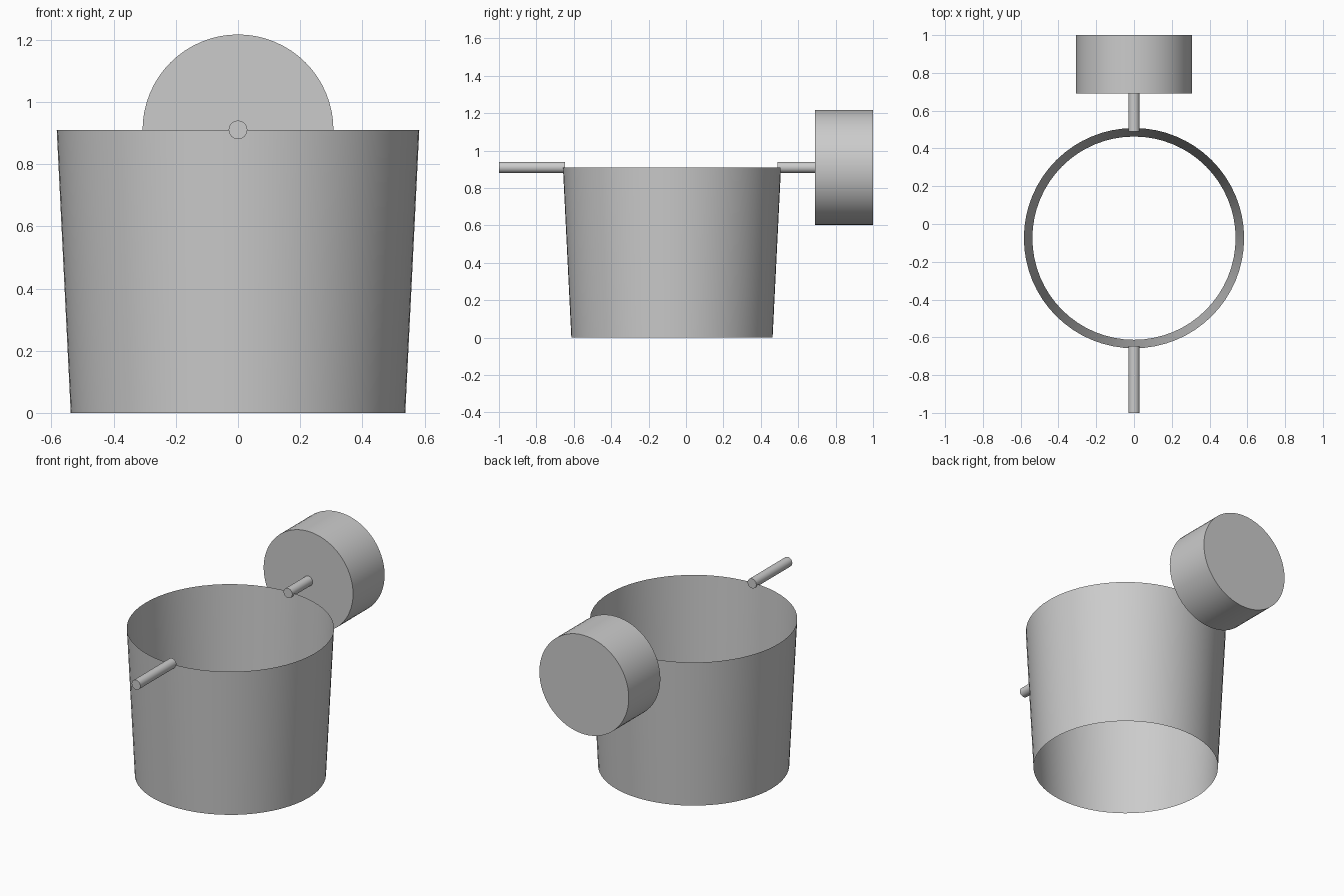
import bpy
import math
from mathutils import Matrix

cube = bpy.data.objects.get("Cube")
if cube:
    bpy.data.objects.remove(cube, do_unlink=True)

# Single plain grey
GREY = (0.6, 0.6, 0.6, 1.0)
grey = bpy.data.materials.new("plain_grey")
grey.use_nodes = True
grey.diffuse_color = GREY
grey.node_tree.nodes["Principled BSDF"].inputs["Base Color"].default_value = GREY

RIM_Z = 0.91
BUCKET_Y = -0.075


def finish(name):
    obj = bpy.context.object
    obj.name = name
    obj.data.name = name
    obj.data.materials.append(grey)
    bpy.ops.object.shade_smooth_by_angle(angle=math.radians(35))
    return obj


def rod(name, radius, y0, y1, sides):
    """Capped cylinder lying along y at rim height."""
    bpy.ops.mesh.primitive_cylinder_add(
        vertices=sides, radius=radius, depth=y1 - y0,
        location=(0, (y0 + y1) / 2, RIM_Z))
    obj = finish(name)
    obj.data.transform(Matrix.Rotation(math.pi / 2, 4, "X"))
    return obj


# Tapered bucket wall, open at top and bottom
bpy.ops.mesh.primitive_cone_add(
    vertices=64, radius1=0.538, radius2=0.583, depth=RIM_Z,
    end_fill_type="NOTHING", location=(0, BUCKET_Y, RIM_Z / 2))
finish("bucket_wall")

# Handle pins on the rim, and the counterweight drum behind
rod("front_pin", 0.03, -1.0, -0.647, 32)
rod("back_pin", 0.03, 0.49, 0.843, 32)
rod("counterweight_drum", 0.307, 0.69, 1.0, 64)
